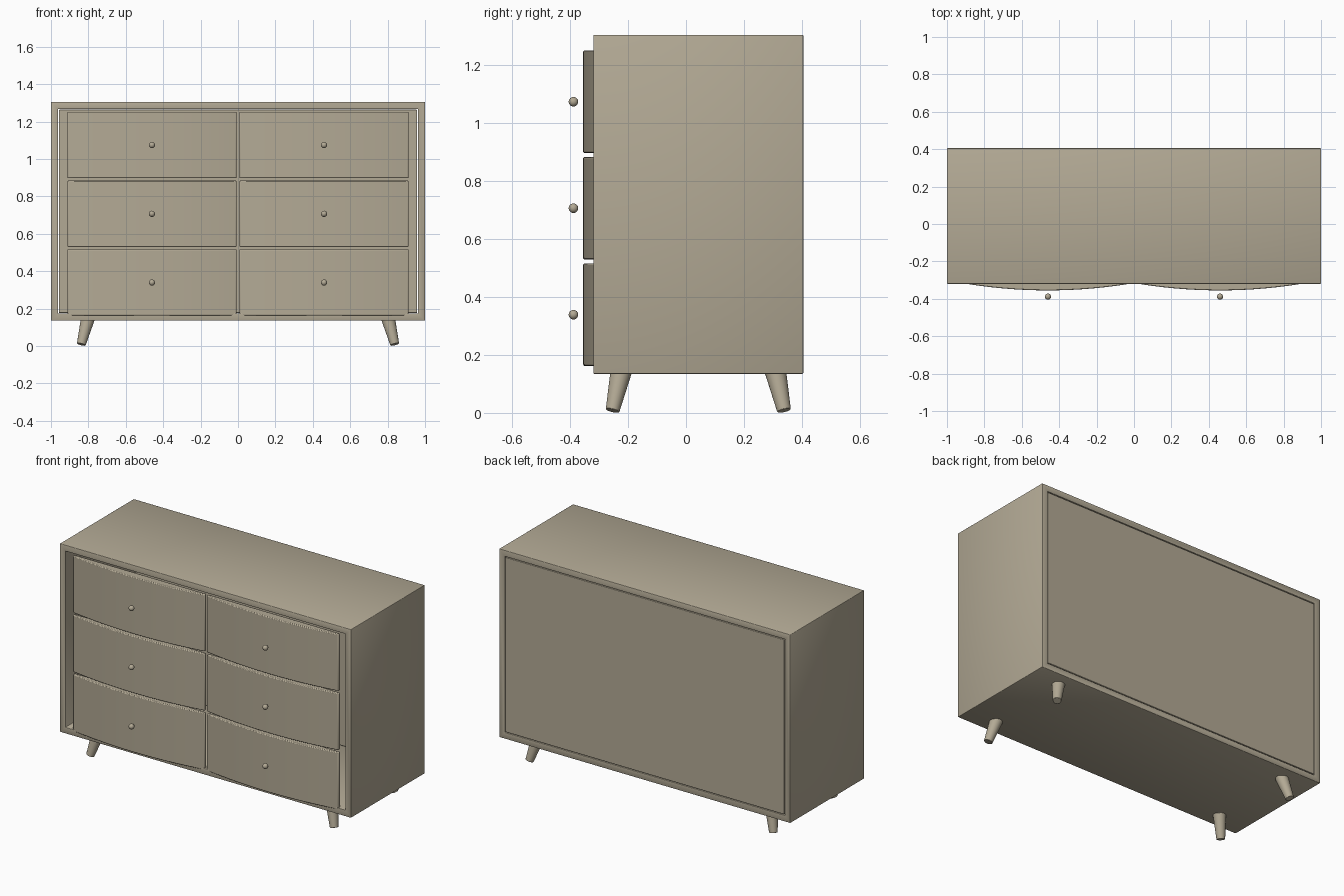
import bpy
import bmesh
from mathutils import Vector

if "Cube" in bpy.data.objects:
    bpy.data.objects.remove(bpy.data.objects["Cube"])

# Single painted-wood colour
wood = bpy.data.materials.new("tan_wood")
wood.use_nodes = True
TAN = (0.45, 0.40, 0.30, 1)
wood.diffuse_color = TAN
wood.node_tree.nodes["Principled BSDF"].inputs["Base Color"].default_value = TAN

FRONT, BACK = -0.32, 0.405
BOTTOM, TOP = 0.135, 1.305
WALL = 0.038


def finish(name, bm, bevel=0.0, wall=0.0):
    """Turn a bmesh into a shaded object with optional wall and edge rounding."""
    bmesh.ops.recalc_face_normals(bm, faces=bm.faces)
    mesh = bpy.data.meshes.new(name)
    bm.to_mesh(mesh)
    bm.free()
    mesh.materials.append(wood)
    obj = bpy.data.objects.new(name, mesh)
    bpy.context.collection.objects.link(obj)
    if wall:
        mod = obj.modifiers.new("Wall", "SOLIDIFY")
        mod.thickness = wall
        mod.offset = -1
        mod.use_even_offset = True
    if bevel:
        mod = obj.modifiers.new("Soft edges", "BEVEL")
        mod.width = bevel
        mod.segments = 2
        mod.limit_method = "ANGLE"
    bpy.ops.object.select_all(action="DESELECT")
    obj.select_set(True)
    bpy.context.view_layer.objects.active = obj
    bpy.ops.object.shade_smooth_by_angle()
    return obj


def box(low, high):
    bm = bmesh.new()
    bmesh.ops.create_cube(bm, size=1)
    low, high = Vector(low), Vector(high)
    bmesh.ops.scale(bm, vec=high - low, verts=bm.verts)
    bmesh.ops.translate(bm, vec=(low + high) / 2, verts=bm.verts)
    return bm


# Hollow carcass, open at front and back
bm = box((-1, FRONT, BOTTOM), (1, BACK, TOP))
bm.normal_update()
ends = [f for f in bm.faces if abs(f.normal.y) > 0.9]
bmesh.ops.delete(bm, geom=ends, context="FACES_ONLY")
finish("carcass", bm, bevel=0.003, wall=WALL)

# Back panel set in the frame with a fine gap around it
gap = WALL + 0.004
finish("back_panel", box((-1 + gap, BACK - 0.04, BOTTOM + gap),
                         (1 - gap, BACK - 0.001, TOP - gap)), bevel=0.003)


# Bow-fronted drawer: curved outline extruded upwards
def drawer(name, cx, z0, z1, half=0.4525, steps=24):
    bm = bmesh.new()
    outline = [(cx + half, -0.3), (cx - half, -0.3)]
    for i in range(steps + 1):
        t = 2 * i / steps - 1
        outline.append((cx + half * t, -0.317 - 0.038 * (1 - t * t)))
    face = bm.faces.new([bm.verts.new((x, y, z0)) for x, y in outline])
    grown = bmesh.ops.extrude_face_region(bm, geom=[face])["geom"]
    bmesh.ops.translate(bm, vec=(0, 0, z1 - z0),
                        verts=[v for v in grown if isinstance(v, bmesh.types.BMVert)])
    finish(name, bm, bevel=0.005)


def knob(name, centre):
    bm = bmesh.new()
    bmesh.ops.create_uvsphere(bm, u_segments=20, v_segments=12, radius=0.0165)
    bmesh.ops.translate(bm, vec=centre, verts=bm.verts)
    finish(name, bm)


# Tapered leg following a slanted axis
def leg(name, foot, top):
    bm = bmesh.new()
    foot, top = Vector(foot), Vector(top)
    axis = top - foot
    bmesh.ops.create_cone(bm, cap_ends=True, segments=24, radius1=0.024,
                          radius2=0.037, depth=axis.length)
    bmesh.ops.rotate(bm, matrix=axis.to_track_quat("Z", "Y").to_matrix(), verts=bm.verts)
    bmesh.ops.translate(bm, vec=(foot + top) / 2, verts=bm.verts)
    finish(name, bm, bevel=0.002)


MIDDLE = (FRONT + BACK) / 2
for side, s in (("left", 1), ("right", -1)):
    for row, label in enumerate(("bottom", "middle", "top")):
        z = 0.162 + 0.3675 * row
        drawer(f"{label}_{side}_drawer", s * 0.46, z, z + 0.354)
        knob(f"{label}_{side}_knob", (s * 0.46, -0.3885, z + 0.177))
    for end, e in (("front", -1), ("back", 1)):
        leg(f"{end}_{side}_leg",
            (s * 0.838, MIDDLE + e * 0.296, 0.008),
            (s * 0.803, MIDDLE + e * 0.266, 0.145))
